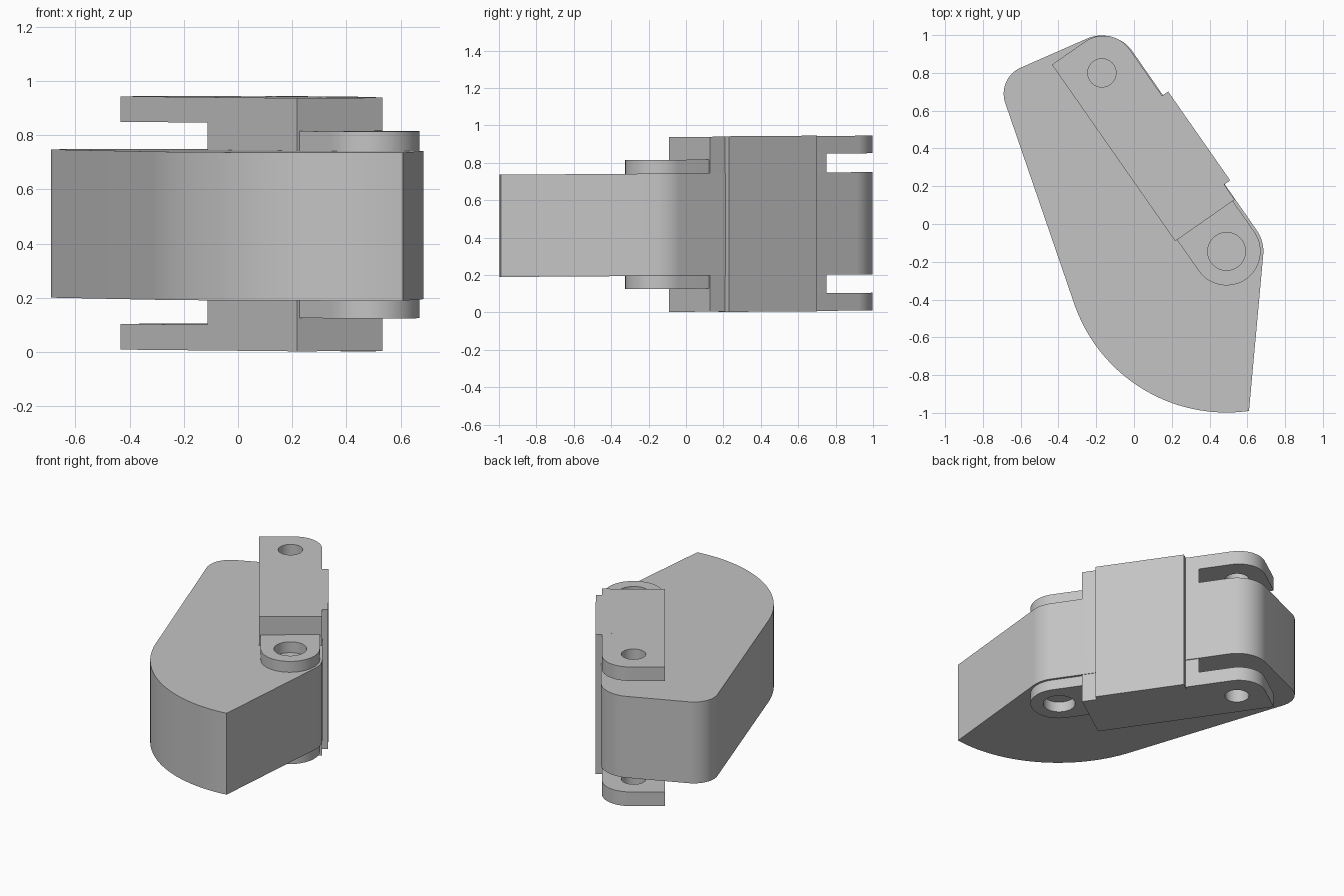
import bpy, bmesh, math
from mathutils import Vector

cube = bpy.data.objects.get("Cube")
if cube:
    bpy.data.objects.remove(cube)

grey = bpy.data.materials.new("plain_grey")
grey.use_nodes = True
colour = (0.55, 0.55, 0.55, 1)
grey.diffuse_color = colour
grey.node_tree.nodes["Principled BSDF"].inputs["Base Color"].default_value = colour

# Hinge axis: u runs from the lower pin to the upper pin, v points outward
PIN_A = Vector((0.49, -0.145))
PIN_B = Vector((-0.17, 0.80))
LENGTH = (PIN_B - PIN_A).length
U = (PIN_B - PIN_A).normalized()
V = Vector((U.y, -U.x))
V_DEG = math.degrees(math.atan2(V.y, V.x))
TILT = 0.007


def at(u, v):
    return PIN_A + U * u + V * v


def arc(centre, radius, start, end, steps=20):
    angles = [math.radians(start + (end - start) * i / steps) for i in range(steps + 1)]
    return [centre + Vector((math.cos(a), math.sin(a))) * radius for a in angles]


def circle(centre, radius):
    return arc(centre, radius, 0, 360, 48)[:-1]


def prism(name, outline, low, high, hole=None):
    """Extrude an outline, with an optional hole, between two heights."""
    bm = bmesh.new()
    edges = []
    for loop in [outline] + ([hole] if hole else []):
        verts = [bm.verts.new((p.x, p.y, low)) for p in loop]
        edges += [bm.edges.new((verts[i - 1], verts[i])) for i in range(len(verts))]
    if hole:
        bmesh.ops.triangle_fill(bm, edges=edges, use_beauty=True)
    else:
        bm.faces.new(verts)
    side = bmesh.ops.extrude_face_region(bm, geom=bm.faces[:], use_keep_orig=True)
    top = [g for g in side["geom"] if isinstance(g, bmesh.types.BMVert)]
    bmesh.ops.translate(bm, verts=top, vec=(0, 0, high - low))
    for v in bm.verts:
        v.co.z += TILT * v.co.y
    bmesh.ops.recalc_face_normals(bm, faces=bm.faces[:])
    mesh = bpy.data.meshes.new(name)
    bm.to_mesh(mesh)
    bm.free()
    mesh.materials.append(grey)
    obj = bpy.data.objects.new(name, mesh)
    bpy.context.collection.objects.link(obj)
    bpy.ops.object.select_all(action="DESELECT")
    obj.select_set(True)
    bpy.context.view_layer.objects.active = obj
    bpy.ops.object.shade_smooth_by_angle(angle=math.radians(30))
    return obj


# Main block: rounded around both pins, with a wide curved belly
body = (arc(PIN_A, 0.195, -5, V_DEG)
        + arc(PIN_B, 0.198, V_DEG, 112.6)
        + arc(Vector((-0.54, 0.69)), 0.15, 112.6, 200)
        + arc(PIN_A, 0.853, 200, 278, 40))
prism("body", body, 0.196, 0.743)

# Knuckle around the lower pin
knuckle = [at(0.3, 0.18)] + [at(0.3, -0.18)] + arc(PIN_A, 0.18, V_DEG - 180, V_DEG, 32)
prism("lower_knuckle", knuckle, 0.126, 0.816, circle(PIN_A, 0.1))

# Bracket: a pierced flange and a slanted spacer above and below the block
HALF = 0.192
END = LENGTH + 0.187
ROUND = 0.17
flange = ([at(0.2, -HALF), at(0.2, HALF)]
          + arc(at(END - ROUND, HALF - ROUND), ROUND, V_DEG, V_DEG + 90)
          + [at(END, -HALF)])
spacer = [at(0.2, -HALF), at(0.2, HALF), at(0.96, HALF), at(0.776, -HALF)]
for side, outer, inner, face in (("lower", 0.003, 0.098, 0.21), ("upper", 0.938, 0.844, 0.73)):
    prism(side + "_flange", flange, min(outer, inner), max(outer, inner), circle(PIN_B, 0.075))
    prism(side + "_spacer", spacer, min(inner, face), max(inner, face))

# Raised plate across the outer side
plate = [at(0.297, 0.133), at(0.297, 0.231), at(0.871, 0.231), at(0.871, 0.133)]
prism("outer_plate", plate, 0.001, 0.940)
